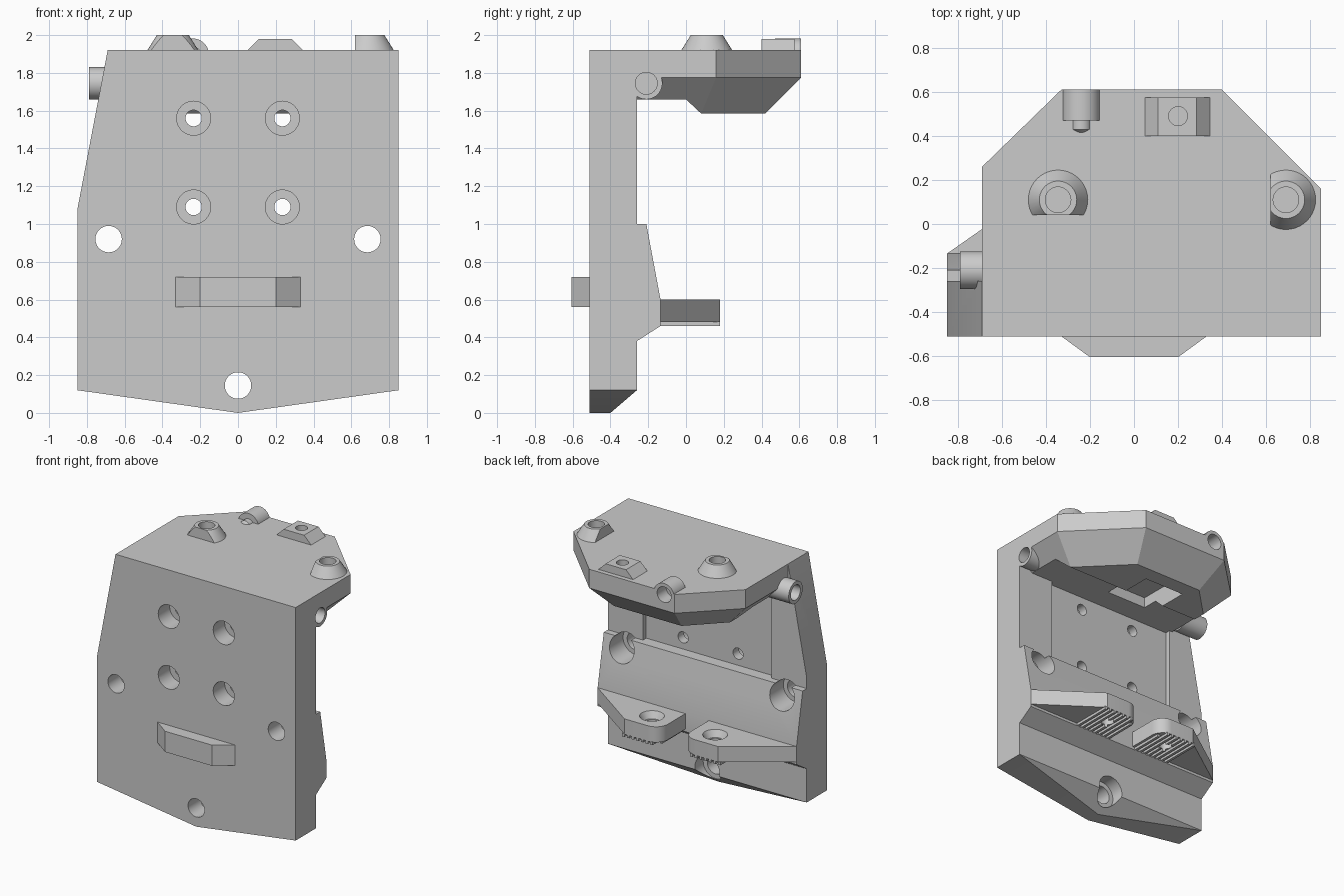
import bpy, bmesh, math
from mathutils import Matrix, Vector

cube = bpy.data.objects.get("Cube")
if cube:
    bpy.data.objects.remove(cube)

grey = bpy.data.materials.new("light_grey")
grey.use_nodes = True
colour = (0.6, 0.6, 0.6, 1)
grey.diffuse_color = colour
grey.node_tree.nodes["Principled BSDF"].inputs["Base Color"].default_value = colour
AXES = {"x": Vector((1, 0, 0)), "y": Vector((0, 1, 0)), "z": Vector((0, 0, 1))}


def finish(name, bm):
    bmesh.ops.recalc_face_normals(bm, faces=bm.faces)
    mesh = bpy.data.meshes.new(name)
    bm.to_mesh(mesh)
    bm.free()
    mesh.materials.append(grey)
    obj = bpy.data.objects.new(name, mesh)
    bpy.context.collection.objects.link(obj)
    return obj


def loft(name, axis, ring_a, a, ring_b, b):
    """Solid between two outlines lying across an axis."""
    place = {"x": lambda p, d: (d, *p), "y": lambda p, d: (p[0], d, p[1]),
             "z": lambda p, d: (*p, d)}[axis]
    bm = bmesh.new()
    va = [bm.verts.new(place(p, a)) for p in ring_a]
    vb = [bm.verts.new(place(p, b)) for p in ring_b]
    bm.faces.new(va)
    bm.faces.new(vb)
    for i in range(len(va)):
        j = (i + 1) % len(va)
        bm.faces.new((va[i], va[j], vb[j], vb[i]))
    return finish(name, bm)


def prism(name, axis, ring, a, b):
    return loft(name, axis, ring, a, ring, b)


def rect(u0, u1, v0, v1):
    return [(u0, v0), (u1, v0), (u1, v1), (u0, v1)]


def rod(name, axis, start, length, r1, r2=None):
    """Cylinder or cone running from start along an axis."""
    bm = bmesh.new()
    way = AXES[axis]
    turn = way.to_track_quat("Z", "Y").to_matrix().to_4x4()
    mid = Vector(start) + way * length / 2
    bmesh.ops.create_cone(bm, cap_ends=True, segments=40, radius1=r1,
                          radius2=r1 if r2 is None else r2, depth=length,
                          matrix=Matrix.Translation(mid) @ turn)
    return finish(name, bm)


def cut(targets, *cutters):
    for target in targets:
        for cutter in cutters:
            mod = target.modifiers.new("cut", "BOOLEAN")
            mod.operation, mod.solver, mod.object = "DIFFERENCE", "EXACT", cutter
            bpy.context.view_layer.objects.active = target
            bpy.ops.object.modifier_apply(modifier=mod.name)
    for cutter in cutters:
        bpy.data.objects.remove(cutter)


# Upright plate with a pointed, chamfered foot
plate = prism("back_plate", "y", [(-.69, 1.92), (.85, 1.92), (.85, .12), (0, 0),
                                  (-.85, .12), (-.85, 1.08)], -.51, -.26)
cut([plate],
    prism("foot_chamfer", "x", [(-.435, -.03), (-.225, .15), (-.1, .15), (-.1, -.03)], -1, 1),
    prism("rear_recess", "y", rect(-.55, .55, 1, 1.66), -.3, -.2))

# Thick belt across the rear of the plate
belt = prism("rear_belt", "x", [(-.3, 1), (-.21, 1), (-.135, .6), (-.135, .46),
                                (-.26, .38), (-.3, .38)], -.85, .85)

# Mounting holes
for x, z in ((-.685, .92), (.685, .92), (0, .145)):
    cut([plate, belt], rod("hole", "y", (x, -.7, z), 1, .07),
        rod("rear_counterbore", "y", (x, -.36, z), .5, .105))
for x in (-.235, .235):
    for z in (1.09, 1.56):
        cut([plate], rod("hole", "y", (x, -.7, z), 1, .043),
            rod("front_counterbore", "y", (x, -.7, z), .33, .09))

# Front locating tab
prism("front_tab", "z", [(-.33, -.51), (-.2, -.605), (.2, -.605), (.33, -.51)], .56, .72)

# Paired rear fingers with toothed undersides
for side, s in (("left", 1), ("right", -1)):
    corner = [(s * (.2 - .1 * math.sin(t)), .08 + .1 * math.cos(t))
              for t in (k * math.pi / 16 for k in range(9))]
    outline = [(s * .85, -.2), (s * .85, -.135), (s * .4, .18)] + corner + [(s * .1, -.2)]
    finger = prism(side + "_finger", "z", outline, .48, .6)
    teeth = []
    for k in range(8):
        x = .12 + k * .04
        front = .12 if k == 0 else .18
        teeth.append(prism(side + "_finger_tooth", "z",
                           rect(*sorted((s * x, s * (x + .02))), -.14, front), .46, .485))
    for part in [finger] + teeth:
        cut([part], rod("finger_hole", "z", (s * .27, .03, .4), .3, .048),
            rod("finger_countersink", "z", (s * .27, .03, .55), .1, .06, .115))

# Top shelf: straight rim above a tapered underside
rim = [(-.69, -.28), (.85, -.28), (.85, .16), (.4, .61), (-.33, .61), (-.69, .26)]
low = [(-.5, -.28), (.66, -.28), (.66, .081), (.321, .42), (-.256, .42), (-.5, .176)]
shelf_rim = prism("shelf_rim", "z", rim, 1.775, 1.92)
shelf_under = loft("shelf_underside", "z", low, 1.585, rim, 1.775)
cut([shelf_under],
    prism("under_step", "x", [(-1, 1.66), (0, 1.66), (.08, 1.585), (.08, 1.5), (-1, 1.5)], -1, 1),
    prism("under_pocket", "z", rect(-.2, .14, -.12, .3), 1.5, 1.74))

# Conical studs, each with one flat side
left_stud = rod("left_stud", "z", (.69, .11, 1.92), .08, .135, .085)
right_stud = rod("right_stud", "z", (-.345, .11, 1.92), .08, .135, .085)
cut([left_stud], prism("flat", "z", rect(.4, .62, -.2, .4), 1.8, 2.1))
cut([right_stud], prism("flat", "z", rect(-.6, -.1, -.2, .04), 1.8, 2.1))
for stud, x in ((left_stud, .69), (right_stud, -.345)):
    cut([stud, shelf_rim], rod("stud_hole", "z", (x, .11, 1.86), .3, .058))

# Wedge-sided block on the shelf
block = loft("top_block", "z", rect(.05, .345, .4, .575), 1.92, rect(.11, .285, .4, .575), 1.98)
cut([block, shelf_rim], rod("block_hole", "z", (.2, .49, 1.86), .3, .043))

# Rear socket partly sunk into the shelf
socket = rod("rear_socket", "y", (-.24, .47, 1.895), .14, .087)
rod("socket_neck", "y", (-.24, .43, 1.895), .05, .045)
rod("socket_tip", "y", (-.24, .4, 1.895), .03, .005, .045)
cut([socket, shelf_rim], rod("socket_bore", "y", (-.24, .5, 1.895), .3, .06))

# Side sockets where the shelf meets the plate
for name, x, bore in (("left_side_socket", .65, .73), ("right_side_socket", -.79, -.9)):
    tube = rod(name, "x", (x, -.21, 1.745), .2, .085)
    cut([tube, plate, shelf_rim, shelf_under],
        rod("side_bore", "x", (bore, -.21, 1.745), .2, .058))

# Keep facets crisp and round walls smooth
bpy.ops.object.select_all(action="DESELECT")
for obj in bpy.context.scene.objects:
    if obj.type == "MESH":
        obj.select_set(True)
        bpy.context.view_layer.objects.active = obj
bpy.ops.object.shade_smooth_by_angle(angle=math.radians(30))
